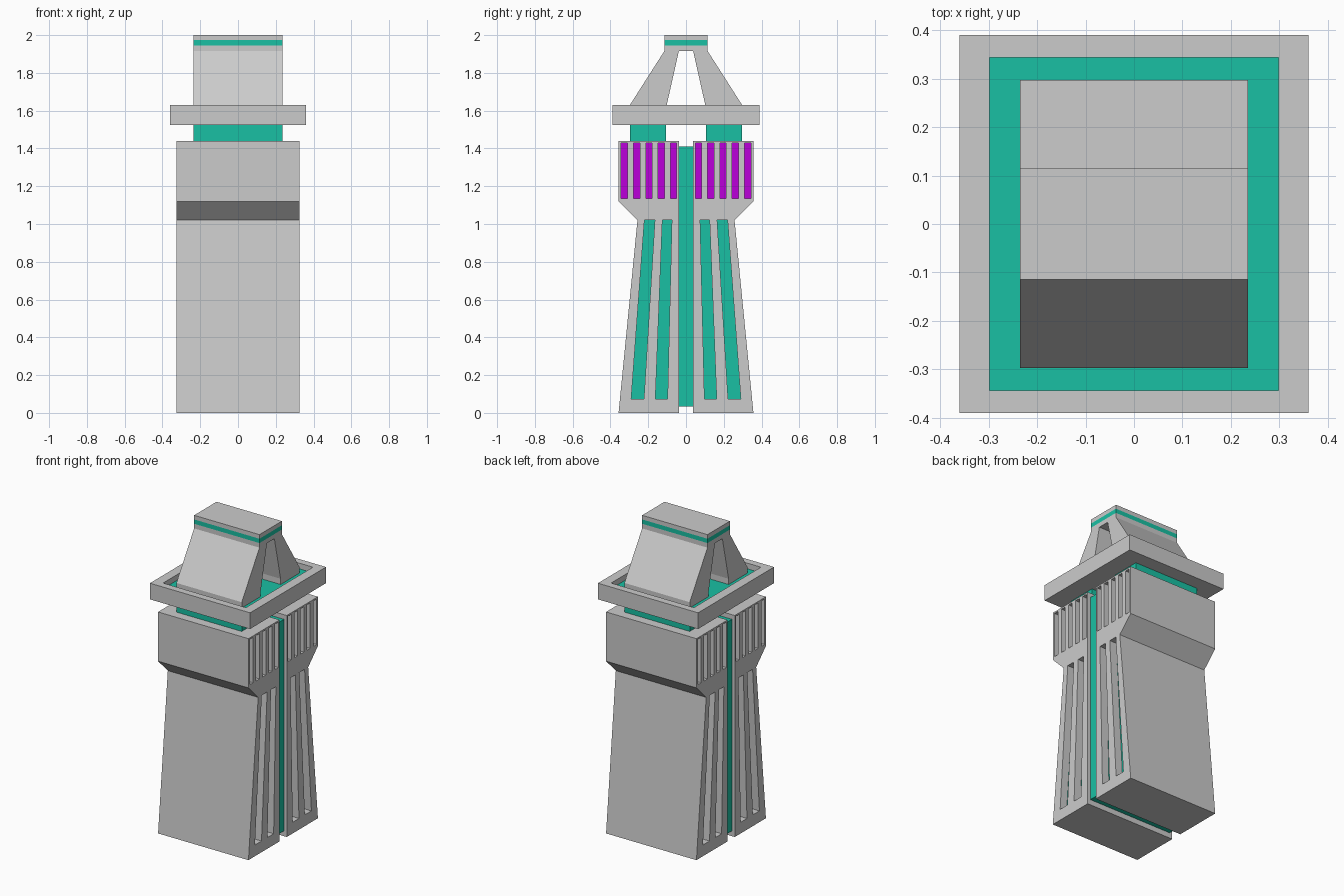
import bpy, bmesh

if "Cube" in bpy.data.objects:
    bpy.data.objects.remove(bpy.data.objects["Cube"])


def material(name, color):
    m = bpy.data.materials.new(name)
    m.diffuse_color = color
    m.use_nodes = True
    m.node_tree.nodes["Principled BSDF"].inputs["Base Color"].default_value = m.diffuse_color
    return m


TEAL = material("teal", (0.01, 0.53, 0.37, 1))
MAGENTA = material("magenta", (0.5, 0.0, 0.7, 1))


def prisms(name, profiles, spans, mat=None):
    """Extrude every (y, z) profile along every x span, as one object."""
    bm = bmesh.new()
    for x0, x1 in spans:
        for pts in profiles:
            a = [bm.verts.new((x0, y, z)) for y, z in pts]
            b = [bm.verts.new((x1, y, z)) for y, z in pts]
            bm.faces.new(a)
            bm.faces.new(b)
            n = len(pts)
            for i in range(n):
                j = (i + 1) % n
                bm.faces.new((a[i], a[j], b[j], b[i]))
    bmesh.ops.recalc_face_normals(bm, faces=bm.faces)
    me = bpy.data.meshes.new(name)
    bm.to_mesh(me)
    bm.free()
    ob = bpy.data.objects.new(name, me)
    bpy.context.collection.objects.link(ob)
    if mat:
        me.materials.append(mat)
    return ob


def rect(y0, y1, z0, z1):
    return [(y0, z0), (y1, z0), (y1, z1), (y0, z1)]


def flip(profile, s):
    return [(s * y, z) for y, z in profile]


def cut(ob, cutter):
    mod = ob.modifiers.new("cut", 'BOOLEAN')
    mod.operation = 'DIFFERENCE'
    mod.solver = 'EXACT'
    mod.object = cutter
    bpy.context.view_layer.objects.active = ob
    bpy.ops.object.modifier_apply(modifier=mod.name)
    bpy.data.objects.remove(cutter)


W = 0.325        # tower half width
FLOOR = 0.273    # x of the slot floors
CUTS = [(FLOOR, 0.4), (-0.4, -FLOOR)]
FLOORS = [(FLOOR - 0.002, FLOOR + 0.002), (-FLOOR - 0.002, -FLOOR + 0.002)]

# Flared half-tower outline, long leaning slots and short vent slots
half = [(0.037, 0), (0.357, 0), (0.257, 1.02), (0.357, 1.12), (0.357, 1.44), (0.037, 1.44)]
long_slots = [
    [(0.098, 0.073), (0.162, 0.073), (0.125, 1.02), (0.075, 1.02)],
    [(0.223, 0.073), (0.290, 0.073), (0.220, 1.02), (0.165, 1.02)],
]
vents = [rect(0.066 + 0.065 * i - 0.017, 0.066 + 0.065 * i + 0.017, 1.135, 1.43)
         for i in range(5)]

for side, s in (("front", -1), ("back", 1)):
    longs = [flip(p, s) for p in long_slots]
    shorts = [flip(p, s) for p in vents]
    tower = prisms(side + "_tower_half", [flip(half, s)], [(-W, W)])
    cut(tower, prisms("slot_cutter", longs + shorts, CUTS))
    prisms(side + "_long_slot_floors", longs, FLOORS, TEAL)
    prisms(side + "_vent_floors", shorts, FLOORS, MAGENTA)
    # Teal neck between tower and tray
    y0, y1 = sorted((s * 0.105, s * 0.297))
    prisms(side + "_neck", [rect(y0, y1, 1.44, 1.53)], [(-0.235, 0.235)], TEAL)

# Teal slab in the gap between the halves
prisms("centre_slab", [rect(-0.037, 0.037, 0.035, 1.41)], [(-0.305, 0.305)], TEAL)

# Tray with a raised rim and a teal floor
tray = prisms("tray", [rect(-0.39, 0.39, 1.525, 1.63)], [(-0.36, 0.36)])
cut(tray, prisms("tray_cutter", [rect(-0.344, 0.344, 1.59, 1.7)], [(-0.298, 0.298)]))
prisms("tray_floor", [rect(-0.344, 0.344, 1.585, 1.593)], [(-0.298, 0.298)], TEAL)

# Leaning roof legs joined by a lintel with an open passage along x
right = [(0.297, 1.59), (0.297, 1.63), (0.115, 1.915), (0.115, 1.945)]
inner = [(0.038, 1.915), (0.102, 1.63), (0.102, 1.59)]
roof = right + flip(right, -1)[::-1] + flip(inner, -1)[::-1] + inner
prisms("roof_legs", [roof], [(-0.235, 0.235)])

# Cap with teal band
prisms("cap_band", [rect(-0.115, 0.115, 1.945, 1.973)], [(-0.235, 0.235)], TEAL)
prisms("cap", [rect(-0.115, 0.115, 1.973, 2.0)], [(-0.235, 0.235)])
